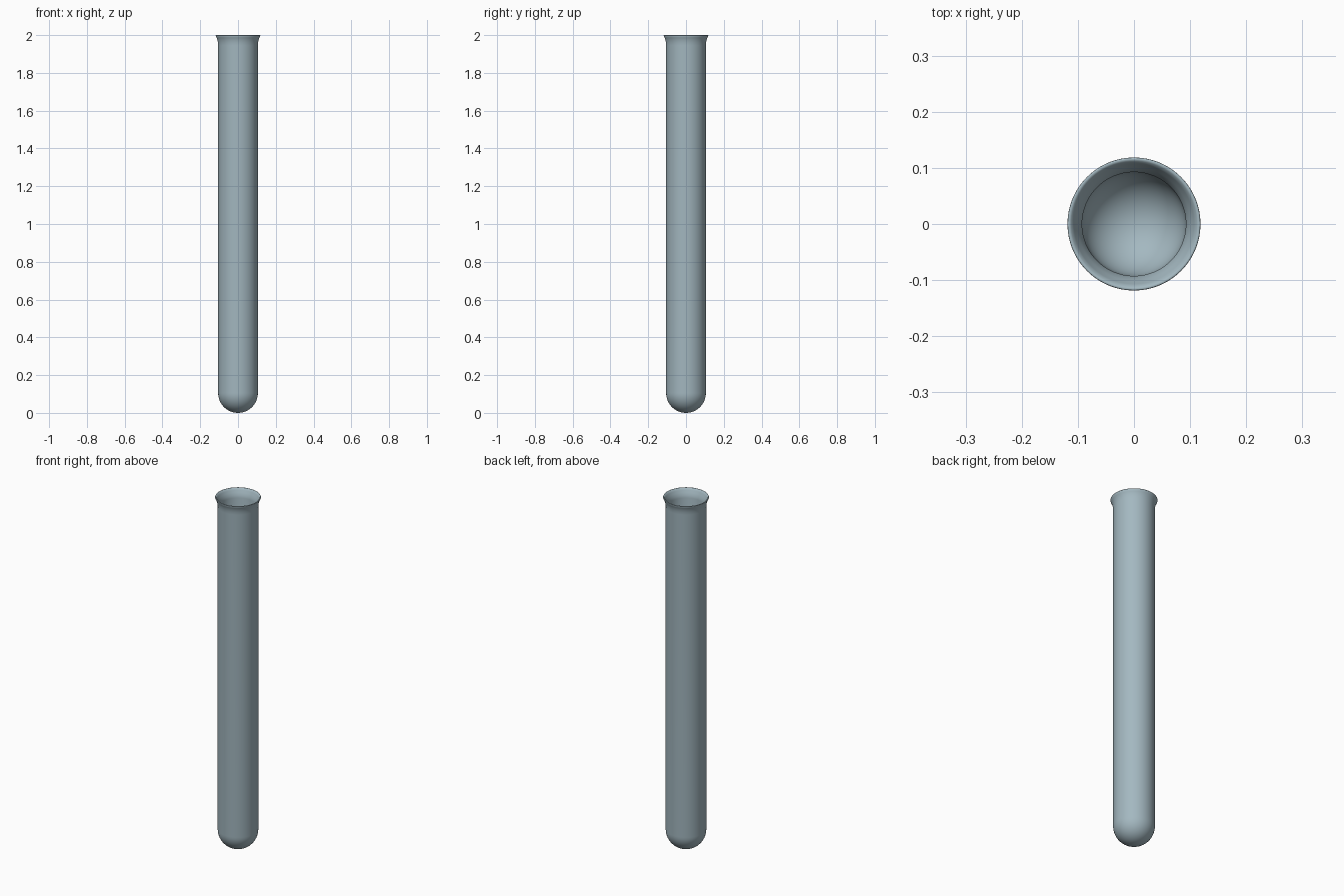
import bpy, bmesh, math

if "Cube" in bpy.data.objects:
    bpy.data.objects.remove(bpy.data.objects["Cube"])

R_OUT, R_IN, SEGMENTS, ARC = 0.105, 0.092, 96, 16


def bowl(radius):
    """Quarter-circle profile from the bottom pole to the straight wall."""
    return [(radius * math.sin(a), R_OUT - radius * math.cos(a))
            for a in (math.pi / 2 * i / ARC for i in range(ARC + 1))]


# Half section: outer bowl, flared lip, then back down the inner wall
outer = bowl(R_OUT) + [(0.105, 1.945), (0.106, 1.96), (0.109, 1.975),
                       (0.113, 1.986), (0.1185, 1.997)]
lip = [(0.118, 1.999), (0.116, 2.0), (0.112, 1.9985)]
inner = [(0.107, 1.988), (0.101, 1.977), (0.095, 1.963),
         (0.0925, 1.95)] + bowl(R_IN)[::-1]
profile = outer + lip + inner

# Revolve the section into a hollow tube
bm = bmesh.new()
verts = [bm.verts.new((r, 0, z)) for r, z in profile]
edges = [bm.edges.new(pair) for pair in zip(verts, verts[1:])]
bmesh.ops.spin(bm, geom=verts + edges, axis=(0, 0, 1), cent=(0, 0, 0),
               angle=math.tau, steps=SEGMENTS, use_duplicate=False)
bmesh.ops.remove_doubles(bm, verts=bm.verts, dist=0.00005)
bmesh.ops.recalc_face_normals(bm, faces=bm.faces)
mesh = bpy.data.meshes.new("test_tube")
bm.to_mesh(mesh)
bm.free()

tube = bpy.data.objects.new("test_tube", mesh)
bpy.context.collection.objects.link(tube)

# Pale blue-grey glass
glass = bpy.data.materials.new("glass")
glass.diffuse_color = (0.37, 0.48, 0.53, 1)
glass.use_nodes = True
glass.node_tree.nodes["Principled BSDF"].inputs["Base Color"].default_value = glass.diffuse_color
mesh.materials.append(glass)

# Smooth shading
bpy.context.view_layer.objects.active = tube
tube.select_set(True)
bpy.ops.object.shade_smooth_by_angle(angle=math.radians(50))
